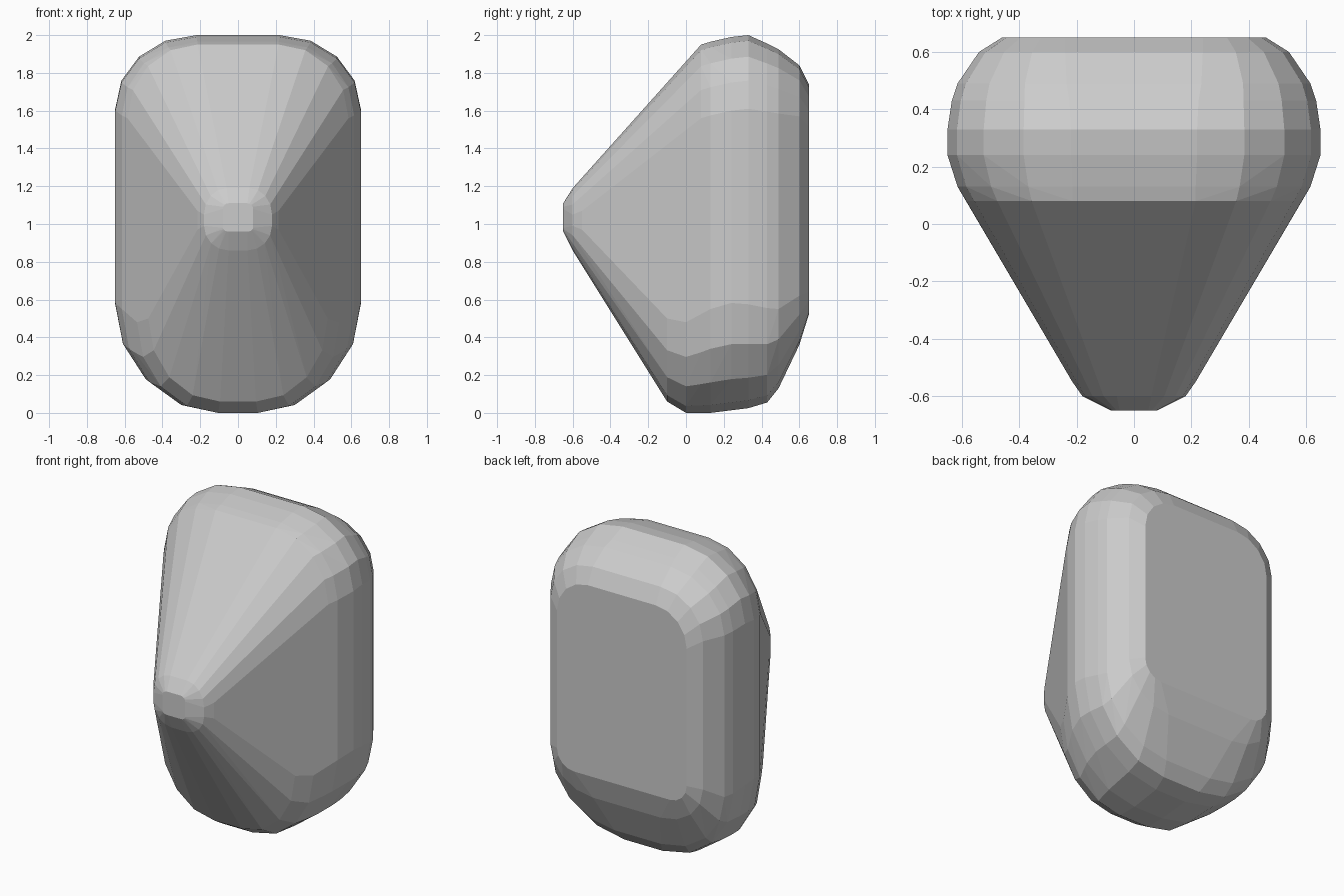
import bpy, bmesh
from math import sin, cos, pi, radians

STEPS = 4  # facets per rounded corner

# Cross-sections along y: y, half width, bottom z, top z,
# bottom corner radii (x, z), top corner radii (x, z)
SECTIONS = [
    (0.65, 0.46, 0.52, 1.74, 0.12, 0.12, 0.22, 0.22),
    (0.60, 0.54, 0.36, 1.84, 0.30, 0.26, 0.30, 0.27),
    (0.49, 0.615, 0.13, 1.925, 0.45, 0.42, 0.38, 0.34),
    (0.43, 0.635, 0.055, 1.955, 0.50, 0.50, 0.41, 0.36),
    (0.33, 0.65, 0.025, 2.00, 0.54, 0.55, 0.43, 0.39),
    (0.24, 0.65, 0.012, 1.99, 0.55, 0.57, 0.43, 0.39),
    (0.13, 0.615, 0.00, 1.965, 0.51, 0.55, 0.40, 0.39),
    (0.08, 0.585, 0.00, 1.95, 0.48, 0.52, 0.37, 0.39),
    (0.00, 0.535, 0.00, 1.86, 0.43, 0.48, 0.34, 0.38),
    (-0.10, 0.475, 0.06, 1.75, 0.38, 0.44, 0.30, 0.35),
    (-0.55, 0.215, 0.79, 1.24, 0.17, 0.18, 0.15, 0.17),
    (-0.60, 0.18, 0.86, 1.19, 0.13, 0.13, 0.12, 0.14),
    (-0.65, 0.08, 0.96, 1.11, 0.03, 0.02, 0.03, 0.03),
]


def section_points(y, w, zb, zt, bx, bz, tx, tz):
    """Rounded rectangle in the xz plane, mirrored across x."""
    for side in (-1, 1):
        for i in range(STEPS + 1):
            a = i / STEPS * pi / 2
            yield side * (w - bx + bx * cos(a)), y, zb + bz - bz * sin(a)
            yield side * (w - tx + tx * cos(a)), y, zt - tz + tz * sin(a)


# Faceted convex body: hull wrapped around all sections
bm = bmesh.new()
for section in SECTIONS:
    for p in section_points(*section):
        bm.verts.new(p)
bmesh.ops.remove_doubles(bm, verts=bm.verts, dist=0.001)
bmesh.ops.convex_hull(bm, input=bm.verts)
bmesh.ops.delete(bm, geom=[v for v in bm.verts if not v.link_faces], context='VERTS')

# Merge near-flat triangles into larger facets
bmesh.ops.dissolve_limit(bm, angle_limit=radians(2), verts=bm.verts, edges=bm.edges)
bmesh.ops.recalc_face_normals(bm, faces=bm.faces)

mesh = bpy.data.meshes.new("faceted_body")
bm.to_mesh(mesh)
bm.free()
body = bpy.data.objects.new("faceted_body", mesh)
bpy.context.collection.objects.link(body)
